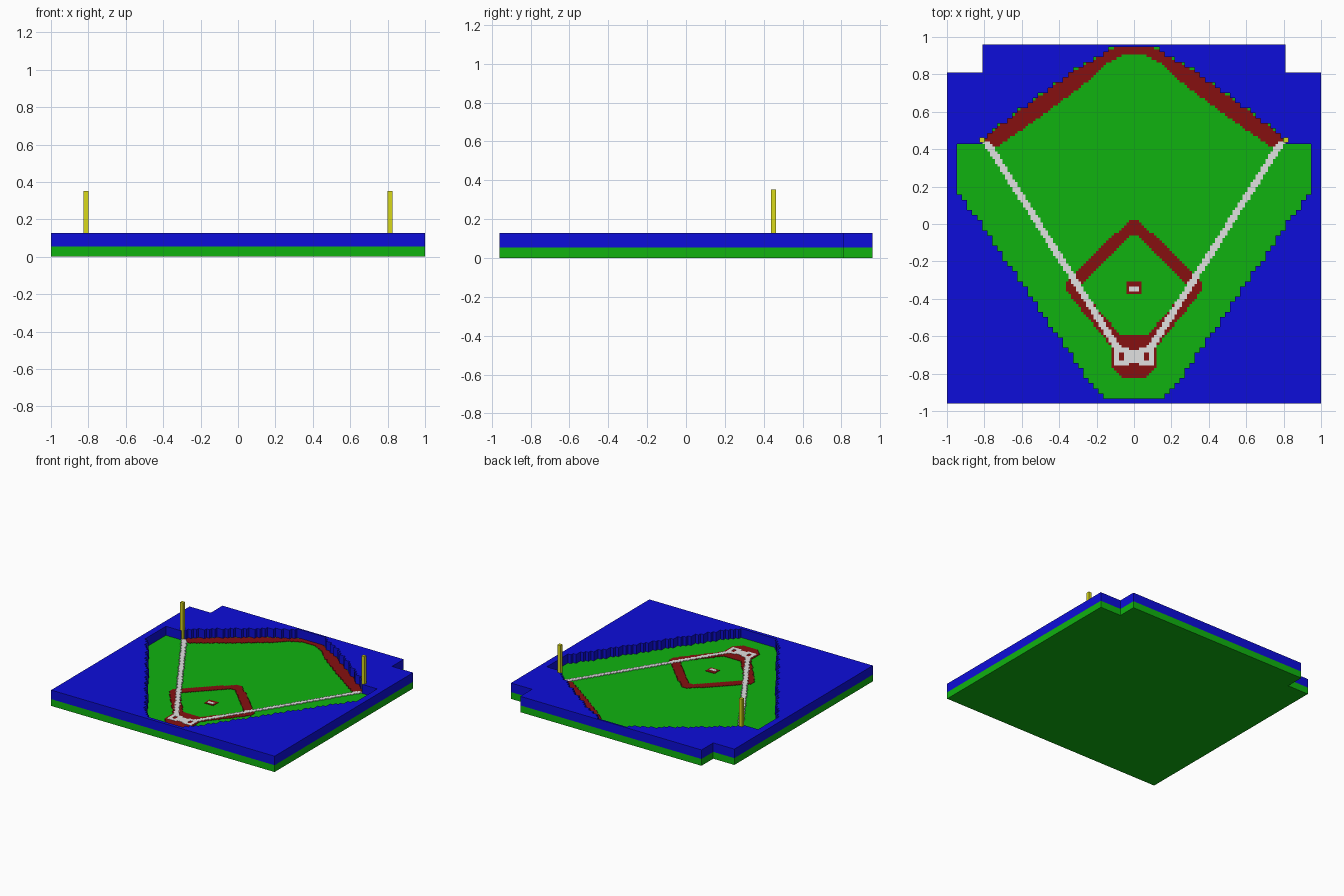
import bpy, bmesh

if "Cube" in bpy.data.objects:
    bpy.data.objects.remove(bpy.data.objects["Cube"])

CX = 1.0 / 37           # cell width
CY = 1.77 / 65          # cell depth
Y0, Y_MAX = -0.96, 0.96
FIELD_Z, TOP_Z = 0.055, 0.128


def material(name, rgb):
    m = bpy.data.materials.new(name)
    m.diffuse_color = (*rgb, 1)
    m.use_nodes = True
    m.node_tree.nodes["Principled BSDF"].inputs["Base Color"].default_value = m.diffuse_color
    return m


GREEN = material("grass green", (0.005, 0.45, 0.005))
BLUE = material("stand blue", (0.004, 0.004, 0.70))
RED = material("dirt red", (0.24, 0.005, 0.005))
WHITE = material("chalk white", (0.75, 0.75, 0.75))
YELLOW = material("pole yellow", (0.70, 0.70, 0.01))


def inside(x, y, poly):
    hit = False
    for (ax, ay), (bx, by) in zip(poly, poly[1:] + poly[:1]):
        if (ay > y) != (by > y) and x < (bx - ax) * (y - ay) / (by - ay) + ax:
            hit = not hit
    return hit


def blocks(name, rule, z0, z1, mat, split=1):
    """Stepped solid filling every grid cell where rule(|x|, y) holds."""
    cx, cy = CX / split, CY / split
    half, rows = 37 * split, 71 * split
    cells = {(i, j) for i in range(-half, half) for j in range(rows)
             if rule(abs((i + 0.5) * cx), Y0 + (j + 0.5) * cy)}
    bm, cache = bmesh.new(), {}

    def v(i, j, k):
        if (i, j, k) not in cache:
            cache[i, j, k] = bm.verts.new((i * cx, min(Y0 + j * cy, Y_MAX), (z0, z1)[k]))
        return cache[i, j, k]

    for i, j in sorted(cells):
        ring = [(i, j), (i + 1, j), (i + 1, j + 1), (i, j + 1)]
        bm.faces.new([v(*p, 1) for p in ring])
        bm.faces.new([v(*p, 0) for p in reversed(ring)])
        for n, (di, dj) in enumerate([(0, -1), (1, 0), (0, 1), (-1, 0)]):
            if (i + di, j + dj) not in cells:
                a, b = ring[n], ring[(n + 1) % 4]
                bm.faces.new([v(*a, 0), v(*b, 0), v(*b, 1), v(*a, 1)])
    me = bpy.data.meshes.new(name)
    bm.to_mesh(me)
    bm.free()
    me.materials.append(mat)
    ob = bpy.data.objects.new(name, me)
    bpy.context.collection.objects.link(ob)
    return ob


# Half outlines, mirrored through |x|
FIELD = [(-1, -0.935), (0.15, -0.935), (0.21, -0.88), (0.95, 0.19), (0.95, 0.42),
         (0.82, 0.42), (0.79, 0.47), (0.70, 0.54), (0.35, 0.80), (0.235, 0.87),
         (0.10, 0.945), (-1, 0.945)]
OUTFIELD_GRASS = [(-1, -0.9), (0.72, -0.9), (0.72, 0.42), (0.45, 0.61), (0.235, 0.77),
                  (0.13, 0.87), (0.07, 0.90), (-1, 0.90)]
DIAMOND = [(-1, 0.015), (0.03, 0.015), (0.37, -0.315), (0.37, -0.35), (0.10, -0.68), (-1, -0.68)]
INFIELD = [(-1, -0.055), (0.01, -0.055), (0.29, -0.34), (0.06, -0.61), (-1, -0.61)]


def footprint(x, y):
    return y < 0.81 or x < 0.82


def stand(x, y):
    return footprint(x, y) and not inside(x, y, FIELD)


def home_circle(x, y):
    dy = abs(y + 0.705)
    return x < 0.12 and dy < 0.115 and x + dy < 0.18


def dirt(x, y):
    diamond = inside(x, y, DIAMOND) and not inside(x, y, INFIELD)
    mound = x < 0.046 and abs(y + 0.342) < 0.034
    return diamond or mound or home_circle(x, y)


def warning_track(x, y):
    return (y > 0.42 and x < 0.80 and inside(x, y, FIELD)
            and not inside(x, y, OUTFIELD_GRASS))


def chalk(x, y):
    line_x = 0.09 + 0.7 * (y + 0.66) / 1.1
    foul_line = -0.67 < y < 0.445 and abs(x - line_x) < 0.021
    dy = abs(y + 0.71)
    box = 0.03 < x < 0.102 and dy < 0.052 and not (abs(x - 0.066) < 0.013 and dy < 0.021)
    plate = x <= 0.03 and dy < 0.03
    rubber = x < 0.027 and abs(y + 0.345) < 0.014
    return foul_line or box or plate or rubber


# Ground slab and raised stands around the field
blocks("ground_slab", footprint, 0.0, FIELD_Z, GREEN)
blocks("stands", stand, FIELD_Z, TOP_Z, BLUE)

# Thin painted plates on the grass
blocks("infield_dirt", dirt, FIELD_Z - 0.002, FIELD_Z + 0.003, RED, 2)
blocks("warning_track", warning_track, FIELD_Z - 0.002, FIELD_Z + 0.003, RED, 2)
blocks("chalk_lines", chalk, FIELD_Z - 0.002, FIELD_Z + 0.005, WHITE, 2)

# Foul poles
for side, label in ((-1, "left"), (1, "right")):
    bpy.ops.mesh.primitive_cube_add(size=1, location=(side * 0.812, 0.45, (FIELD_Z + 0.352) / 2))
    pole = bpy.context.object
    pole.name = label + "_foul_pole"
    pole.scale = (0.026, 0.026, 0.352 - FIELD_Z)
    pole.data.materials.append(YELLOW)
